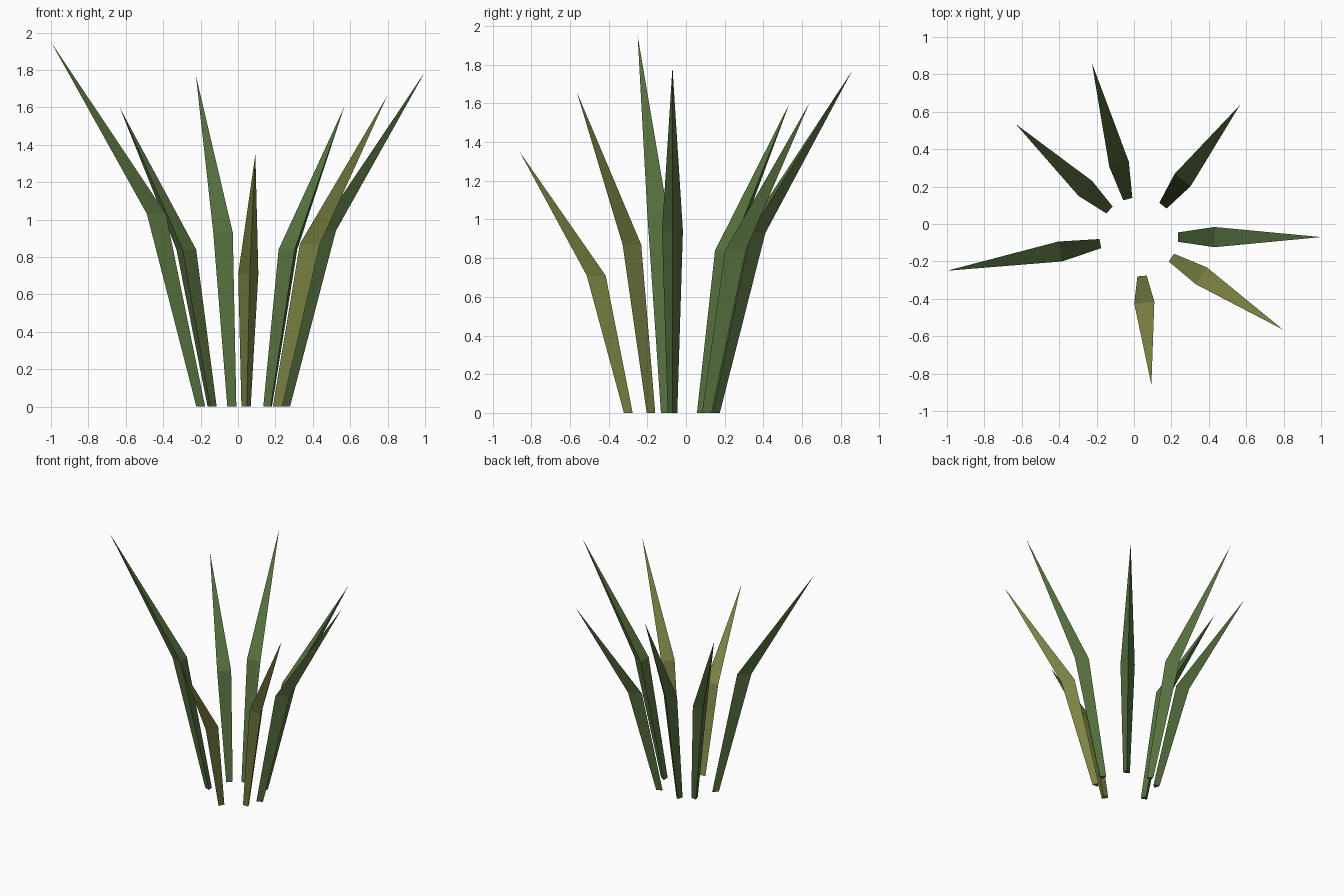
import bpy
import bmesh
from mathutils import Vector

if "Cube" in bpy.data.objects:
    bpy.data.objects.remove(bpy.data.objects["Cube"])


def make_material(name, color):
    mat = bpy.data.materials.new(name)
    mat.diffuse_color = (*color, 1.0)
    mat.use_nodes = True
    mat.node_tree.nodes["Principled BSDF"].inputs["Base Color"].default_value = mat.diffuse_color
    return mat


GREEN = make_material("leaf green", (0.095, 0.165, 0.05))
OLIVE = make_material("olive green", (0.21, 0.235, 0.06))

BASE_WIDTH, BEND_WIDTH = 0.05, 0.108


def blade(name, base, bend, tip, mat):
    """Three-sided leaf: flat inner face, ridge outside, bent and tapering to a point."""
    base, bend, tip = Vector(base), Vector(bend), Vector(tip)
    out = Vector((tip.x - base.x, tip.y - base.y, 0)).normalized()
    side = Vector((-out.y, out.x, 0))
    bm = bmesh.new()

    def ring(p, w):
        return [bm.verts.new(p + o) for o in
                (side * w / 2, -side * w / 2, out * w * 0.866)]

    low, mid = ring(base, BASE_WIDTH), ring(bend, BEND_WIDTH)
    point = bm.verts.new(tip)
    bm.faces.new(low)
    for i in range(3):
        j = (i + 1) % 3
        bm.faces.new((low[i], low[j], mid[j], mid[i]))
        bm.faces.new((mid[i], mid[j], point))
    bmesh.ops.recalc_face_normals(bm, faces=bm.faces)
    mesh = bpy.data.meshes.new(name)
    bm.to_mesh(mesh)
    bm.free()
    mesh.materials.append(mat)
    bpy.context.collection.objects.link(bpy.data.objects.new(name, mesh))


# Leaves around the clump: inner edge at the ground, at the bend, then the tip
blade("right_leaf", (0.235, -0.07, 0), (0.43, -0.07, 0.94), (1.0, -0.07, 1.79), GREEN)
blade("back_right_leaf", (0.155, 0.098, 0), (0.26, 0.235, 0.84), (0.567, 0.637, 1.60), GREEN)
blade("back_leaf", (-0.033, 0.133, 0), (-0.08, 0.32, 0.93), (-0.225, 0.86, 1.77), GREEN)
blade("back_left_leaf", (-0.131, 0.075, 0), (-0.26, 0.19, 0.84), (-0.633, 0.535, 1.60), GREEN)
blade("left_leaf", (-0.18, -0.105, 0), (-0.395, -0.147, 1.03), (-1.0, -0.25, 1.95), GREEN)
blade("front_leaf", (0.043, -0.278, 0), (0.055, -0.42, 0.71), (0.093, -0.86, 1.35), OLIVE)
blade("front_right_leaf", (0.2, -0.18, 0), (0.36, -0.277, 0.87), (0.797, -0.565, 1.66), OLIVE)
